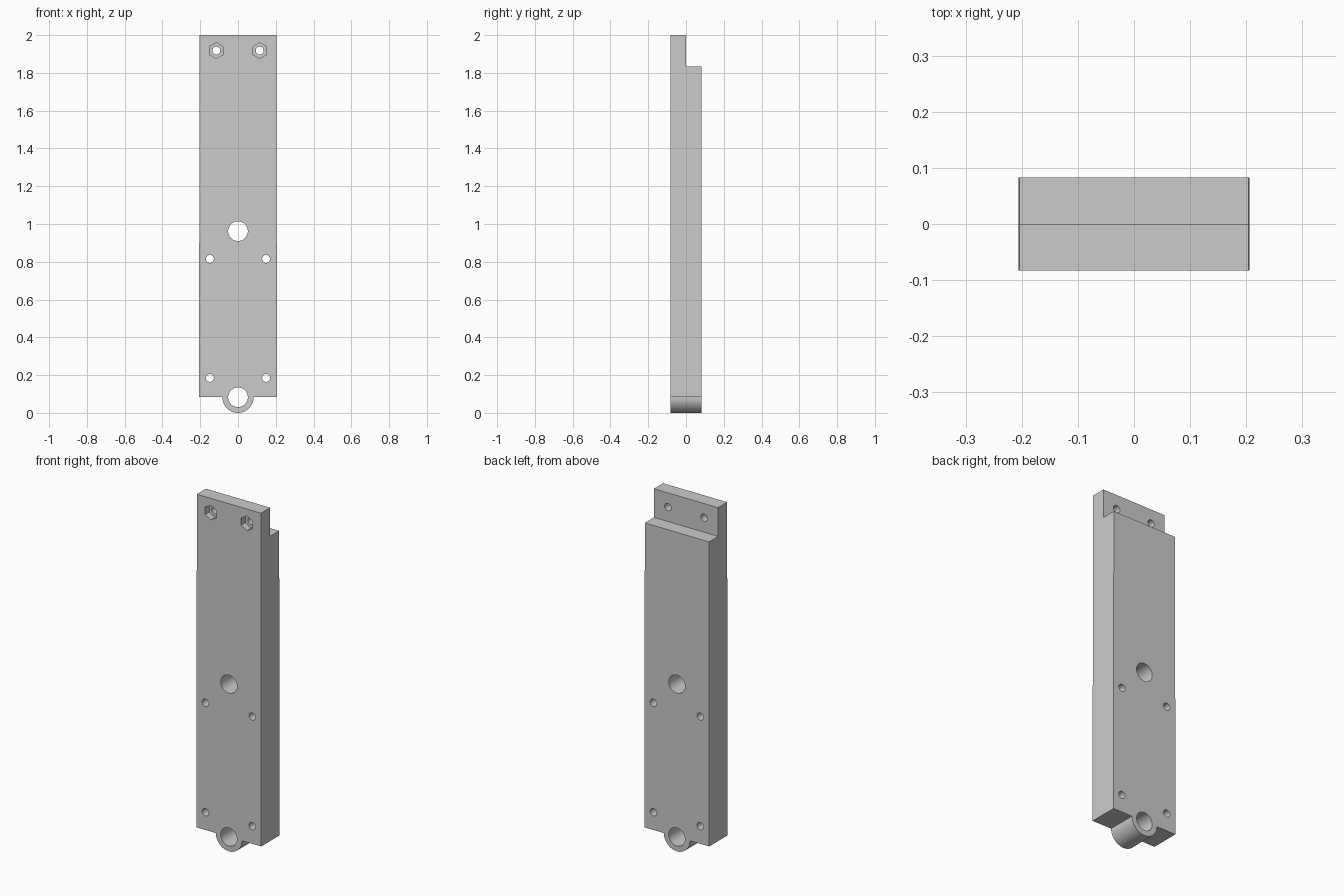
import bpy, bmesh
from math import pi, sin, cos

if "Cube" in bpy.data.objects:
    bpy.data.objects.remove(bpy.data.objects["Cube"])

HALF_Y = 0.083      # half thickness
SEG = 48


def prism(bm, outline, y0, y1):
    """Extrude an (x, z) outline from y0 to y1."""
    face = bm.faces.new([bm.verts.new((x, y0, z)) for x, z in outline])
    ext = bmesh.ops.extrude_face_region(bm, geom=[face])
    verts = [v for v in ext["geom"] if isinstance(v, bmesh.types.BMVert)]
    bmesh.ops.translate(bm, verts=verts, vec=(0, y1 - y0, 0))


def ring(x, z, r, n, start=0.0):
    return [(x + r * cos(start + 2 * pi * i / n), z + r * sin(start + 2 * pi * i / n))
            for i in range(n)]


def finish(bm, name):
    bmesh.ops.recalc_face_normals(bm, faces=bm.faces)
    mesh = bpy.data.meshes.new(name)
    bm.to_mesh(mesh)
    bm.free()
    obj = bpy.data.objects.new(name, mesh)
    bpy.context.collection.objects.link(obj)
    return obj


# Plate with the rounded lug at its lower edge
arc = [(0.083 * cos(a), 0.083 + 0.083 * sin(a))
       for a in (pi + pi * i / 24 for i in range(25))]
bm = bmesh.new()
prism(bm, [(-0.204, 2.0), (-0.206, 0.083)] + arc + [(0.206, 0.083), (0.204, 2.0)],
      -HALF_Y, HALF_Y)
plate = finish(bm, "mounting_plate")

# Rear step at the top and hexagonal nut pockets in the front
bm = bmesh.new()
prism(bm, [(-0.4, 1.835), (0.4, 1.835), (0.4, 2.2), (-0.4, 2.2)], 0.0, 0.3)
for s in (-1, 1):
    prism(bm, ring(s * 0.115, 1.918, 0.042, 6, pi / 2), -0.2, -0.045)
pockets = finish(bm, "step_and_nut_pocket_cutter")

# Through holes: two large bores, four screw holes, two bolt holes
holes = [(0, 0.083, 0.052), (0, 0.962, 0.052)]
for s in (-1, 1):
    holes += [(s * 0.149, 0.185, 0.021), (s * 0.149, 0.815, 0.021),
              (s * 0.115, 1.918, 0.021)]
bm = bmesh.new()
for x, z, r in holes:
    prism(bm, ring(x, z, r, SEG), -0.2, 0.2)
bores = finish(bm, "through_hole_cutter")

for cutter in (pockets, bores):
    cutter.hide_render = True
    cutter.hide_set(True)
    mod = plate.modifiers.new(cutter.name, 'BOOLEAN')
    mod.operation = 'DIFFERENCE'
    mod.solver = 'EXACT'
    mod.object = cutter
